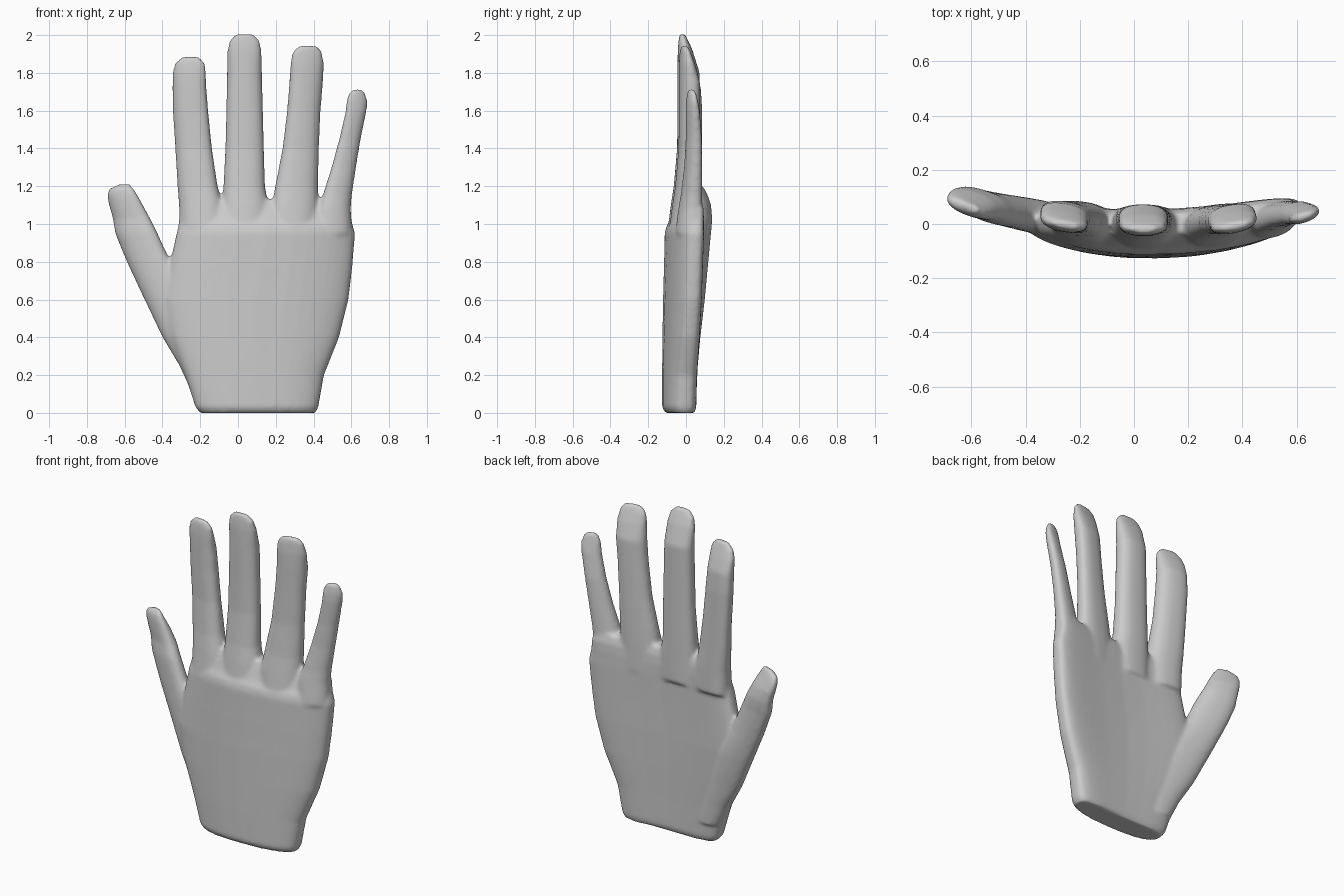
import bpy, bmesh, math

skin = bpy.data.materials.new("light_grey")
skin.diffuse_color = (0.6, 0.6, 0.6, 1)
SEG = 40


def bend(x):
    """Sideways cupping of the whole hand."""
    return 0.25 * (x - 0.05) ** 2


def loft(bm, rows, power, cup=None):
    """Rows of (z, left, right, front, back) joined into a closed tube.
    Cup is the x at which front and back are measured; None follows the bend."""
    rings = []
    for z, l, r, f, b in rows:
        cx, hw, cy, hd = (l + r) / 2, (r - l) / 2, (f + b) / 2, (b - f) / 2
        ring = []
        for i in range(SEG):
            a = 2 * math.pi * i / SEG
            c, s = math.cos(a), math.sin(a)
            x = cx + hw * math.copysign(abs(c) ** (2 / power), c)
            y = cy + hd * math.copysign(abs(s) ** (2 / power), s)
            y += bend(x) - (bend(cx) if cup is None else cup)
            ring.append(bm.verts.new((x, y, z)))
        rings.append(ring)
    for a, b in zip(rings, rings[1:]):
        for i in range(SEG):
            j = (i + 1) % SEG
            bm.faces.new((a[i], a[j], b[j], b[i]))
    bm.faces.new(rings[0][::-1])
    bm.faces.new(rings[-1])


bm = bmesh.new()

# Palm with the raised knuckle ledge
loft(bm, [
    (0.00, -0.20, 0.41, -0.110, 0.035), (0.03, -0.225, 0.425, -0.127, 0.045),
    (0.20, -0.28, 0.455, -0.127, 0.047), (0.40, -0.36, 0.535, -0.125, 0.05),
    (0.60, -0.40, 0.585, -0.122, 0.052), (0.77, -0.365, 0.605, -0.118, 0.052),
    (0.95, -0.325, 0.62, -0.114, 0.054), (0.985, -0.317, 0.61, -0.106, 0.054),
    (1.02, -0.312, 0.60, -0.085, 0.054), (1.08, -0.31, 0.595, -0.062, 0.05),
    (1.13, -0.29, 0.57, -0.04, 0.035)], 3.2, 0.0)

# Thumb growing out of the side of the palm
loft(bm, [
    (0.12, -0.25, -0.05, -0.09, 0.055), (0.25, -0.31, -0.08, -0.075, 0.06),
    (0.40, -0.40, -0.12, -0.06, 0.07), (0.60, -0.495, -0.21, -0.04, 0.09),
    (0.77, -0.575, -0.335, -0.015, 0.105), (0.85, -0.61, -0.38, -0.005, 0.112),
    (0.95, -0.65, -0.425, 0.005, 0.12), (0.98, -0.655, -0.44, 0.01, 0.124),
    (1.03, -0.663, -0.465, 0.02, 0.128), (1.10, -0.683, -0.503, 0.025, 0.122),
    (1.15, -0.694, -0.53, 0.03, 0.105), (1.185, -0.685, -0.55, 0.035, 0.09),
    (1.21, -0.635, -0.57, 0.045, 0.075)], 2.3)


def finger(outline, front, back, tip):
    """Outline of (z, left, right); the back slopes forward to the tip."""
    rows = []
    for z, l, r in outline:
        t = min(max((1.5 - z) / 0.5, 0), 1)
        f = front - 0.055 * t * t
        k = min(max((z - tip + 0.2) / 0.2, 0), 1)
        rows.append((z, l, r, f + 0.012 * k ** 4, back - (back - front - 0.04) * k ** 1.3))
    loft(bm, rows, 2.4)


# Index finger
finger([(0.95, -0.31, -0.07), (1.1, -0.312, -0.085), (1.2, -0.32, -0.108),
        (1.4, -0.332, -0.138), (1.6, -0.345, -0.158), (1.72, -0.347, -0.167),
        (1.8, -0.347, -0.17), (1.85, -0.335, -0.175), (1.885, -0.295, -0.205)],
       -0.03, 0.083, 1.885)
# Middle finger
finger([(0.95, -0.09, 0.165), (1.1, -0.085, 0.16), (1.2, -0.077, 0.143),
        (1.4, -0.067, 0.137), (1.6, -0.062, 0.132), (1.8, -0.058, 0.127),
        (1.92, -0.056, 0.124), (1.97, -0.045, 0.115), (2.005, -0.01, 0.082)],
       -0.045, 0.072, 2.005)
# Ring finger
finger([(0.95, 0.175, 0.425), (1.1, 0.18, 0.425), (1.2, 0.197, 0.424),
        (1.4, 0.236, 0.428), (1.6, 0.26, 0.437), (1.75, 0.272, 0.45),
        (1.85, 0.278, 0.454), (1.91, 0.287, 0.446), (1.945, 0.325, 0.42)],
       -0.035, 0.072, 1.945)
# Little finger
finger([(0.95, 0.42, 0.605), (1.08, 0.428, 0.597), (1.15, 0.448, 0.602),
        (1.3, 0.495, 0.625), (1.45, 0.536, 0.65), (1.6, 0.57, 0.681),
        (1.65, 0.573, 0.686), (1.69, 0.585, 0.675), (1.715, 0.61, 0.652)],
       0.003, 0.08, 1.715)

bmesh.ops.recalc_face_normals(bm, faces=bm.faces[:])
mesh = bpy.data.meshes.new("hand")
bm.to_mesh(mesh)
bm.free()
mesh.materials.append(skin)
hand = bpy.data.objects.new("hand", mesh)
bpy.context.collection.objects.link(hand)

# Fuse the parts and soften the joins
remesh = hand.modifiers.new("fuse", 'REMESH')
remesh.mode = 'VOXEL'
remesh.voxel_size = 0.011
remesh.use_smooth_shade = True
soften = hand.modifiers.new("soften", 'SMOOTH')
soften.factor = 0.5
soften.iterations = 7
